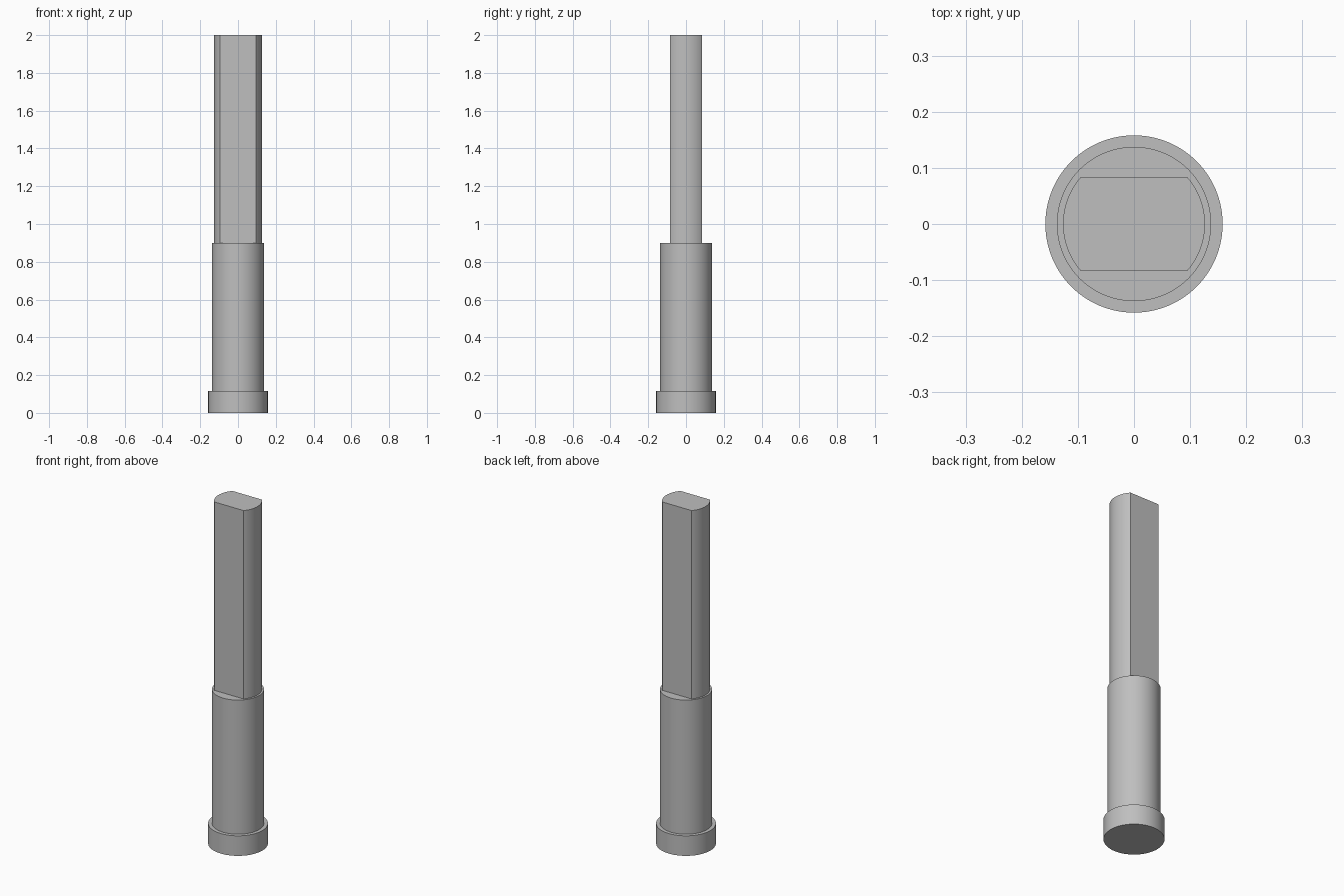
import bpy
import bmesh
import math

cube = bpy.data.objects.get("Cube")
if cube:
    bpy.data.objects.remove(cube, do_unlink=True)

steel = bpy.data.materials.new("grey steel")
steel.use_nodes = True
colour = (0.52, 0.52, 0.52, 1)
steel.diffuse_color = colour
steel.node_tree.nodes["Principled BSDF"].inputs["Base Color"].default_value = colour


def arc(radius, start, end, steps):
    """Points along a circular arc, angles in radians."""
    angles = [start + (end - start) * i / steps for i in range(steps + 1)]
    return [(radius * math.cos(a), radius * math.sin(a)) for a in angles]


def prism(name, outline, bottom, top):
    """Extrude a closed outline upwards into a capped solid."""
    bm = bmesh.new()
    face = bm.faces.new([bm.verts.new((x, y, bottom)) for x, y in outline])
    extruded = bmesh.ops.extrude_face_region(bm, geom=[face], use_keep_orig=True)
    verts = [v for v in extruded["geom"] if isinstance(v, bmesh.types.BMVert)]
    bmesh.ops.translate(bm, verts=verts, vec=(0, 0, top - bottom))
    bmesh.ops.recalc_face_normals(bm, faces=bm.faces)
    mesh = bpy.data.meshes.new(name)
    bm.to_mesh(mesh)
    bm.free()
    mesh.materials.append(steel)
    obj = bpy.data.objects.new(name, mesh)
    bpy.context.collection.objects.link(obj)
    bpy.ops.object.select_all(action="DESELECT")
    obj.select_set(True)
    bpy.context.view_layer.objects.active = obj
    bpy.ops.object.shade_smooth_by_angle(angle=math.radians(30))
    return obj


# Heights of the steps
HEAD_TOP, SHANK_TOP, TIP_TOP = 0.117, 0.9, 2.0

# Round head and shank
prism("head", arc(0.158, 0, math.tau, 96)[:-1], 0, HEAD_TOP)
prism("shank", arc(0.1375, 0, math.tau, 96)[:-1], HEAD_TOP, SHANK_TOP)

# Tip: round sides with two parallel flats at front and back
TIP_RADIUS, FLAT_Y = 0.1265, 0.084
corner = math.asin(FLAT_Y / TIP_RADIUS)
tip_outline = (arc(TIP_RADIUS, -corner, corner, 24)
               + arc(TIP_RADIUS, math.pi - corner, math.pi + corner, 24))
prism("flat_sided_tip", tip_outline, SHANK_TOP, TIP_TOP)
